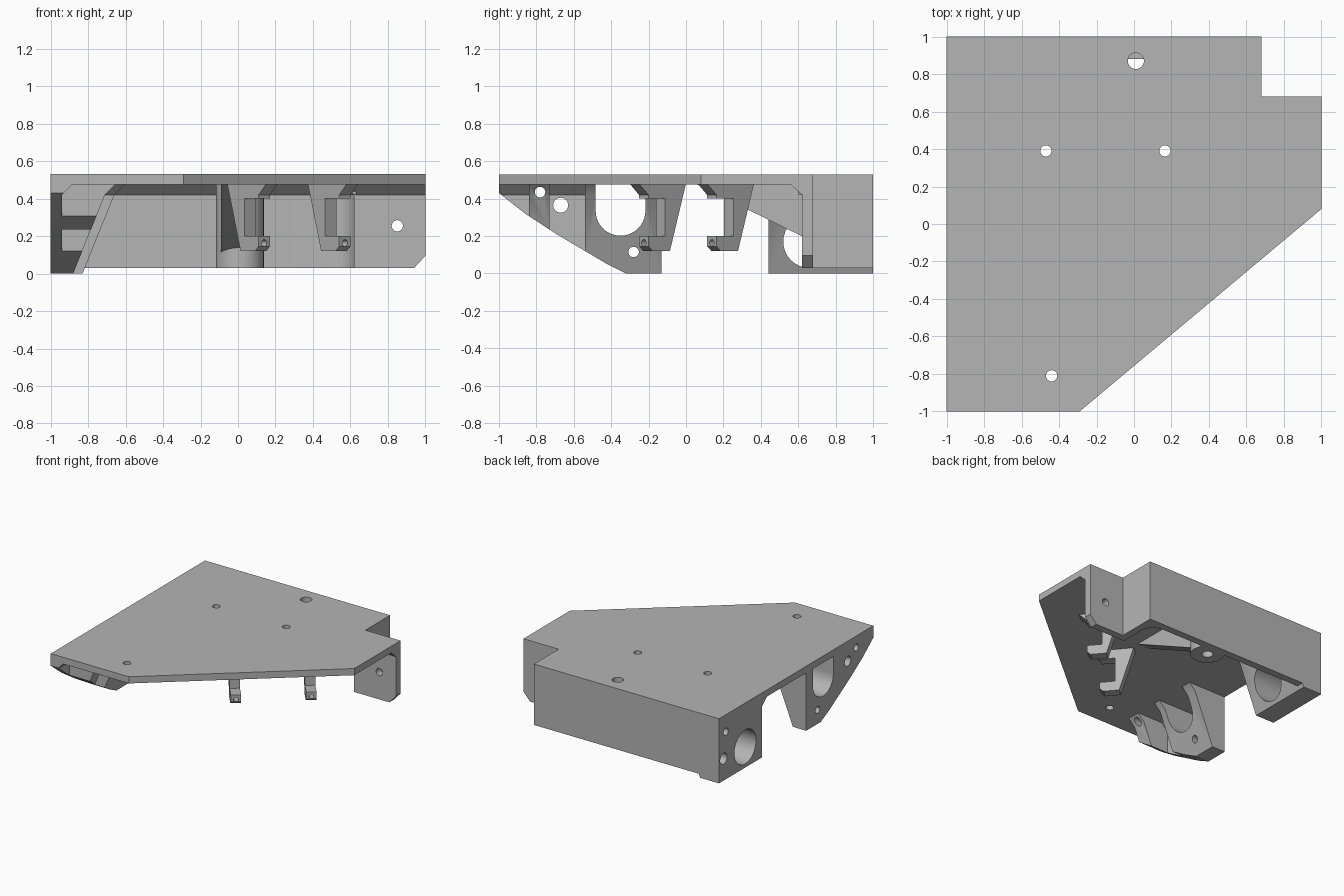
import bpy, bmesh, math
from mathutils import Vector

cube = bpy.data.objects.get("Cube")
if cube:
    bpy.data.objects.remove(cube, do_unlink=True)

gray = bpy.data.materials.new("plain_gray")
gray.use_nodes = True
gray.diffuse_color = (0.46, 0.46, 0.46, 1)
gray.node_tree.nodes["Principled BSDF"].inputs["Base Color"].default_value = gray.diffuse_color

TOP, UNDER, OVER = 0.53, 0.475, 0.495
AXES = {
    "x": lambda a, b, d: Vector((d, a, b)),   # profile in y, z
    "y": lambda a, b, d: Vector((a, d, b)),   # profile in x, z
    "z": lambda a, b, d: Vector((a, b, d)),   # profile in x, y
}


def prism(name, pts, axis, d0, d1):
    """Extrude a 2D profile along an axis, or through a custom mapping."""
    place = AXES.get(axis, axis)
    bm = bmesh.new()
    lo = [bm.verts.new(place(a, b, d0)) for a, b in pts]
    hi = [bm.verts.new(place(a, b, d1)) for a, b in pts]
    bm.faces.new(lo)
    bm.faces.new(hi)
    for i in range(len(pts)):
        j = (i + 1) % len(pts)
        bm.faces.new((lo[i], lo[j], hi[j], hi[i]))
    bmesh.ops.recalc_face_normals(bm, faces=bm.faces)
    mesh = bpy.data.meshes.new(name)
    bm.to_mesh(mesh)
    bm.free()
    mesh.materials.append(gray)
    obj = bpy.data.objects.new(name, mesh)
    bpy.context.collection.objects.link(obj)
    return obj


def circle(a, b, r, n=32):
    return [(a + r * math.cos(math.tau * i / n), b + r * math.sin(math.tau * i / n))
            for i in range(n)]


def drill(a, b, r, axis, d0, d1):
    return prism("cutter", circle(a, b, r), axis, d0, d1)


def cut(obj, cutters):
    """Subtract the cutters, then remove them."""
    bpy.context.view_layer.objects.active = obj
    for c in cutters:
        c.hide_render = True
        mod = obj.modifiers.new("cut", "BOOLEAN")
        mod.operation = "DIFFERENCE"
        mod.solver = "EXACT"
        mod.object = c
        bpy.ops.object.modifier_apply(modifier=mod.name)
        bpy.data.objects.remove(c, do_unlink=True)
    return obj


def slant(inner, d0, d1):
    """Cutter that slopes the inner side of a side block."""
    pts = [(inner - 0.04, -0.1), (inner + 0.17, 0.42), (inner + 0.245, OVER),
           (-0.3, OVER), (-0.3, -0.1)]
    return prism("cutter", pts, "y", d0, d1)


parts = []

# Top plate with screw holes
outline = [(-1, -1), (-0.29, -1), (1, 0.08), (1, 0.68), (0.68, 0.68), (0.68, 1), (-1, 1)]
holes = [(0.01, 0.87, 0.043), (-0.47, 0.39, 0.03), (0.165, 0.39, 0.03), (-0.44, -0.81, 0.03)]
plate = prism("top_plate", outline, "z", UNDER, TOP)
parts.append(cut(plate, [drill(x, y, r, "z", 0.3, 0.7) for x, y, r in holes]))

# Front side block: curved underside, pockets, slot and holes
curve = [(-1, 0.43), (-0.86, 0.32), (-0.7, 0.215), (-0.54, 0.12), (-0.43, 0.055),
         (-0.32, 0), (-0.13, 0), (-0.13, UNDER), (-1, UNDER)]
pocket = [(-0.94, -0.1), (-0.94, 0.42), (-0.865, OVER), (-0.4, OVER), (-0.4, -0.1)]
slot = [(-0.35 + 0.133 * math.cos(a), 0.335 + 0.133 * math.sin(a))
        for a in (math.pi + math.pi * i / 20 for i in range(21))]
slot += [(-0.217, OVER), (-0.483, OVER)]
front_block = prism("front_side_block", curve, "x", -1, -0.6)
parts.append(cut(front_block, [
    slant(-0.88, -1.1, 0),
    prism("cutter", pocket, "y", -1.1, -0.84),
    prism("cutter", pocket, "y", -0.73, -0.54),
    prism("cutter", slot, "x", -1.1, -0.4),
    drill(-0.67, 0.365, 0.04, "x", -1.1, -0.4),
    drill(-0.78, 0.435, 0.028, "x", -1.1, -0.4),
    drill(-0.28, 0.115, 0.028, "x", -1.1, -0.4)]))

# Rear side block with large round opening
rear = [(0.44, 0), (1, 0), (1, UNDER), (0.38, UNDER), (0.44, 0.42)]
rear_block = prism("rear_side_block", rear, "x", -1, -0.55)
parts.append(cut(rear_block, [
    slant(-0.83, 0.2, 1.1),
    drill(0.66, 0.17, 0.14, "x", -1.1, -0.4),
    drill(0.91, 0.39, 0.03, "x", -1.1, -0.85),
    drill(0.94, 0.18, 0.045, "x", -1.1, -0.85)]))

# Back wall stepping around the corner notch, with a rounded inner corner
fillet = [(0.5 + 0.12 * math.cos(a), 0.82 + 0.12 * math.sin(a))
          for a in (math.pi / 2 * i / 10 for i in range(11))]
wall = [(-0.9, 1), (0.68, 1), (0.68, 0.68), (1, 0.68), (1, 0.62), (0.62, 0.62)]
wall += fillet + [(-0.9, 0.94)]
back_wall = prism("back_wall", wall, "z", 0.03, UNDER)
corner = [(0.92, 0), (0.94, 0.03), (1, 0.095), (1.1, 0.12), (1.1, 0)]
parts.append(cut(back_wall, [
    prism("cutter", corner, "y", 0.5, 0.8),
    drill(0.85, 0.255, 0.03, "y", 0.5, 0.8)]))


# Chamfer strips where walls meet the plate
def strip(name, edge, axis, d0, d1):
    pts = [(edge + 0.01, 0.42), (edge, 0.42), (edge - 0.06, UNDER), (edge + 0.01, UNDER)]
    parts.append(prism(name, pts, axis, d0, d1))


strip("back_chamfer", 0.94, "x", -0.7, 0.62)
strip("notch_chamfer", 0.62, "x", 0.6, 1)
strip("notch_side_chamfer", 0.62, "y", 0.6, 0.94)

# Screw boss and its sloped gusset
boss = drill(0.01, 0.87, 0.128, "z", 0.03, UNDER)
boss.name = "screw_boss"
parts.append(cut(boss, [drill(0.01, 0.87, 0.043, "z", -0.1, 0.6)]))
gusset = [(0.06, UNDER), (0.8, 0.11), (0.8, UNDER)]
parts.append(prism("gusset", gusset, "x", -0.09, 0.015))

# Two hooked legs facing the diagonal edge
out = Vector((0.642, -0.767, 0))
along = Vector((0.767, 0.642, 0))
hook = [(-0.26, UNDER), (0.06, UNDER), (0, 0.42), (0, 0.4), (-0.117, 0.4), (-0.117, 0.2),
        (0, 0.2), (0, 0.145), (-0.03, 0.12), (-0.15, 0.12)]
for name, x, y in (("front_hook_leg", 0.14, -0.226), ("rear_hook_leg", 0.57, 0.138)):
    origin = Vector((x, y, 0))
    leg = prism(name, hook, lambda u, z, d: origin + out * u + along * d + Vector((0, 0, z)),
                -0.039, 0.039)
    bore = prism("cutter", circle(0, 0.163, 0.018, 20),
                 lambda v, z, d: origin + along * v + out * d + Vector((0, 0, z)), -0.08, 0.05)
    parts.append(cut(leg, [bore]))

# Smooth round surfaces, keep edges sharp
bpy.ops.object.select_all(action="DESELECT")
for p in parts:
    p.select_set(True)
bpy.context.view_layer.objects.active = parts[0]
bpy.ops.object.shade_smooth_by_angle(angle=math.radians(25))
